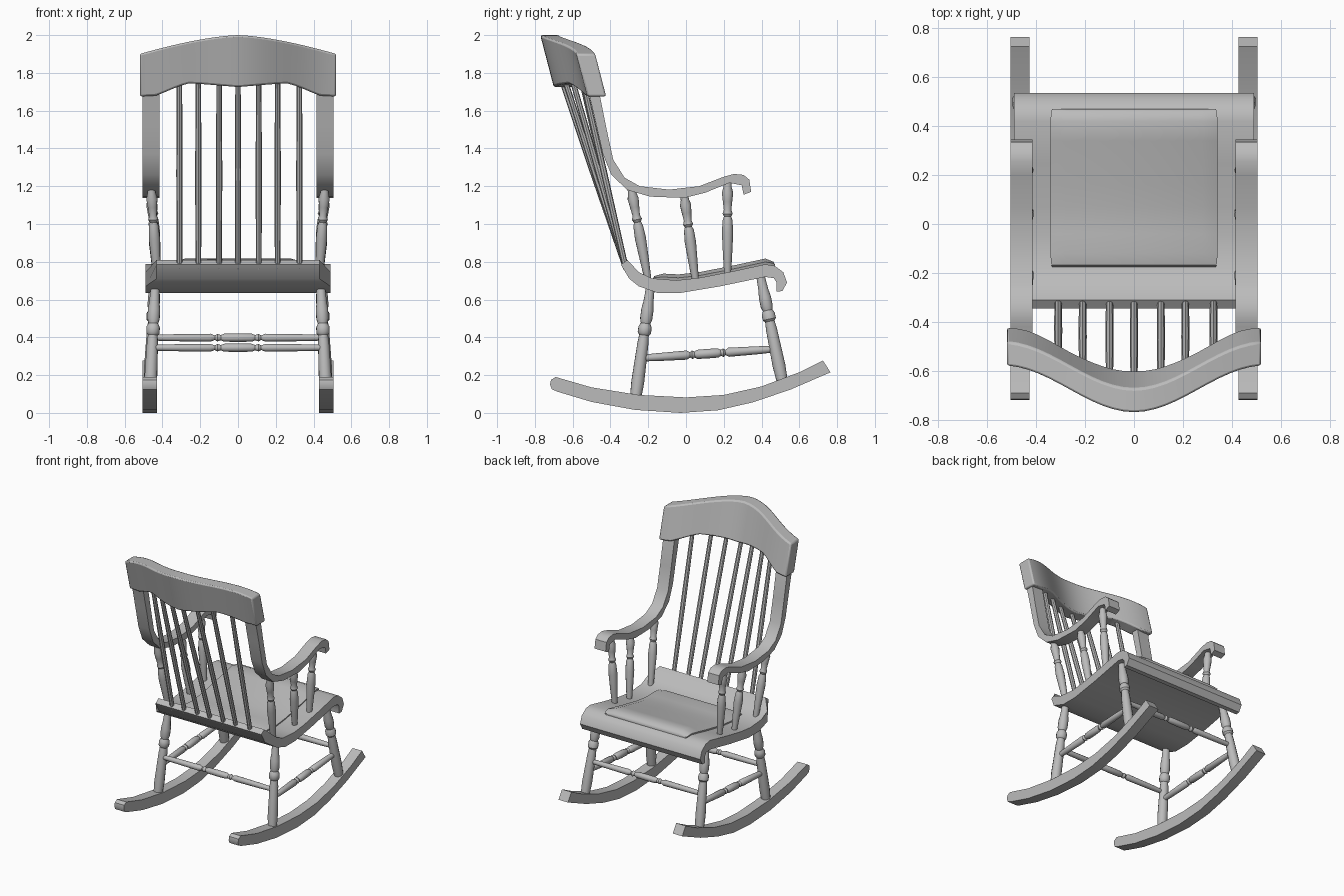
import bpy
import bmesh
import math
from mathutils import Vector

if "Cube" in bpy.data.objects:
    bpy.data.objects.remove(bpy.data.objects["Cube"], do_unlink=True)

# One plain colour for the whole chair
grey = bpy.data.materials.new("plain_grey")
grey.use_nodes = True
COLOUR = (0.5, 0.5, 0.5, 1.0)
grey.diffuse_color = COLOUR
grey.node_tree.nodes["Principled BSDF"].inputs["Base Color"].default_value = COLOUR


def loft(name, sections, bevel=0.0):
    """Join matching closed sections into a capped solid."""
    bm = bmesh.new()
    rings = [[bm.verts.new(point) for point in section] for section in sections]
    count = len(rings[0])
    for ring, following in zip(rings, rings[1:]):
        for i in range(count):
            j = (i + 1) % count
            bm.faces.new((ring[i], ring[j], following[j], following[i]))
    bm.faces.new(rings[0])
    bm.faces.new(rings[-1])
    bmesh.ops.recalc_face_normals(bm, faces=bm.faces)
    for face in bm.faces:
        face.smooth = True
    mesh = bpy.data.meshes.new(name)
    bm.to_mesh(mesh)
    bm.free()
    mesh.set_sharp_from_angle(angle=math.radians(38))
    mesh.materials.append(grey)
    obj = bpy.data.objects.new(name, mesh)
    bpy.context.scene.collection.objects.link(obj)
    if bevel:
        modifier = obj.modifiers.new("soft_edges", "BEVEL")
        modifier.width = bevel
        modifier.segments = 2
        modifier.limit_method = "ANGLE"
        modifier.angle_limit = math.radians(50)
    return obj


def board(name, outline, x_start, x_end):
    """Side outline (y, z) extruded across x."""
    return loft(name, [[(x, y, z) for y, z in outline] for x in (x_start, x_end)])


def turned(name, start, end, profile, sides=12):
    """Lathe-turned rod; profile holds (fraction along, radius)."""
    start, end = Vector(start), Vector(end)
    axis = end - start
    spin = axis.to_track_quat("Z", "Y")
    sections = []
    for along, radius in profile:
        centre = start + axis * along
        angles = [math.tau * i / sides for i in range(sides)]
        sections.append([centre + spin @ Vector((radius * math.cos(a), radius * math.sin(a), 0))
                         for a in angles])
    return loft(name, sections)


def interpolate(table, value):
    for (a, low), (b, high) in zip(table, table[1:]):
        if value <= b:
            return low + (high - low) * (value - a) / (b - a)
    return table[-1][1]


# Side outlines
rocker_outline = [
    (-.72, .15), (-.715, .175), (-.69, .19), (-.5, .135), (-.25, .095), (0, .082), (.2, .095),
    (.4, .14), (.6, .215), (.725, .277), (.765, .215), (.55, .122), (.35, .055), (.17, .014),
    (-.03, 0), (-.27, .016), (-.5, .058), (-.68, .112), (-.71, .125)]
arm_outline = [
    (-.5, 1.8), (-.455, 1.675), (-.42, 1.5), (-.385, 1.34), (-.325, 1.245), (-.245, 1.2),
    (-.09, 1.182), (.07, 1.2), (.2, 1.25), (.255, 1.265), (.305, 1.26), (.335, 1.235),
    (.345, 1.17), (.305, 1.155), (.295, 1.205), (.23, 1.218), (.1, 1.165), (-.01, 1.138),
    (-.19, 1.145), (-.31, 1.18), (-.395, 1.26), (-.44, 1.37), (-.475, 1.525), (-.54, 1.8)]
seat_top = [
    (-.31, .81), (-.25, .745), (-.18, .712), (-.05, .702), (.07, .715), (.25, .75), (.42, .787)]
seat_under = [
    (.47, .778), (.515, .745), (.535, .69), (.51, .645), (.48, .642), (.48, .69), (.465, .713),
    (.42, .72), (.18, .67), (-.03, .635), (-.15, .635), (-.25, .67), (-.3, .71), (-.345, .785)]

# Turning profiles
leg_turning = [
    (0, .03), (.15, .035), (.48, .03), (.55, .026), (.57, .036), (.62, .036), (.65, .026),
    (.69, .033), (.77, .033), (.84, .027), (1, .022)]
arm_turning = [
    (0, .018), (.2, .024), (.45, .03), (.58, .026), (.62, .019), (.65, .027), (.69, .02),
    (.78, .025), (.87, .03), (.93, .022), (1, .02)]
stretcher_turning = [
    (0, .015), (.1, .018), (.34, .021), (.365, .012), (.38, .02), (.4, .014), (.42, .021),
    (.5, .022), (.58, .021), (.6, .014), (.62, .02), (.635, .012), (.66, .021), (.9, .018), (1, .015)]
side_turning = [(along, radius * 1.15) for along, radius in stretcher_turning]

# Seat plank, narrowed at its back corners
seat = board("seat", seat_top + seat_under, -.49, .49)
for vertex in seat.data.vertices:
    if vertex.co.y < -.3:
        vertex.co.x *= .88

# Cushion following the seat curve
cushion_rows = [(-.175, 0), (-.168, .45), (-.12, 1), (-.04, 1), (.07, 1), (.16, 1), (.25, 1),
                (.34, 1), (.42, 1), (.462, .45), (.47, 0)]
cushion_half = [(.335, -.012), (.342, .012), (.28, .03)]
cushion_sections = []
for y, fullness in cushion_rows:
    base = interpolate(seat_top, y)
    right = [(x - .008 * (1 - fullness), y, base + min(h, h * fullness)) for x, h in cushion_half]
    left = [(-x, y, z) for x, y, z in reversed(right)]
    cushion_sections.append(right + left)
loft("seat_cushion", cushion_sections)

# Paired side parts
for side, label in ((-1, "right"), (1, "left")):
    board(label + "_rocker", rocker_outline, side * .428, side * .505)
    board(label + "_arm", arm_outline, side * .415, side * .505)
    turned(label + "_back_leg", (side * .467, -.268, .07), (side * .438, -.185, .69), leg_turning)
    turned(label + "_front_leg", (side * .467, .51, .165), (side * .438, .39, .745), leg_turning)
    turned(label + "_side_stretcher", (side * .455, -.23, .29), (side * .455, .46, .337), side_turning)
    for place, low, high in (("back", (-.2, .7), (-.292, 1.2)),
                             ("middle", (.05, .7), (-.01, 1.16)),
                             ("front", (.22, .73), (.22, 1.23))):
        turned(f"{label}_{place}_arm_spindle", (side * .428, *low), (side * .46, *high), arm_turning)

# Cross stretchers
turned("back_stretcher", (-.455, -.238, .345), (.455, -.238, .345), stretcher_turning)
turned("front_stretcher", (-.455, .46, .398), (.455, .46, .398), stretcher_turning)

# Crest rail: bowed backwards in plan, arched on top, leaning back
crest_bottom = [(0, 1.725), (.18, 1.74), (.27, 1.745), (.34, 1.718), (.43, 1.68), (.52, 1.675)]
CREST_HALF = .52


def crest_front(x, z):
    bow = .0825 * (1 - math.cos(math.pi * x / CREST_HALF))
    return -.6 + bow - .26 * (z - 1.725)


crest_sections = []
STEPS = 12
for i in range(-STEPS, STEPS + 1):
    x = CREST_HALF * i / STEPS
    bottom = interpolate(crest_bottom, abs(x))
    top = 2 - .1 * (abs(x) / CREST_HALF) ** 1.5
    low, high = crest_front(x, bottom), crest_front(x, top)
    crest_sections.append([(x, low, bottom), (x, high, top), (x, high - .1, top), (x, low - .1, bottom)])
loft("crest_rail", crest_sections, bevel=.01)

# Back spindles
for number, x in enumerate((-.31, -.21, -.1, 0, .11, .21, .325), start=1):
    top = (x, crest_front(x, 1.78) - .05, 1.78)
    turned(f"back_spindle_{number}", (x, -.318, .765), top, [(0, .015), (.5, .017), (1, .014)], sides=8)
